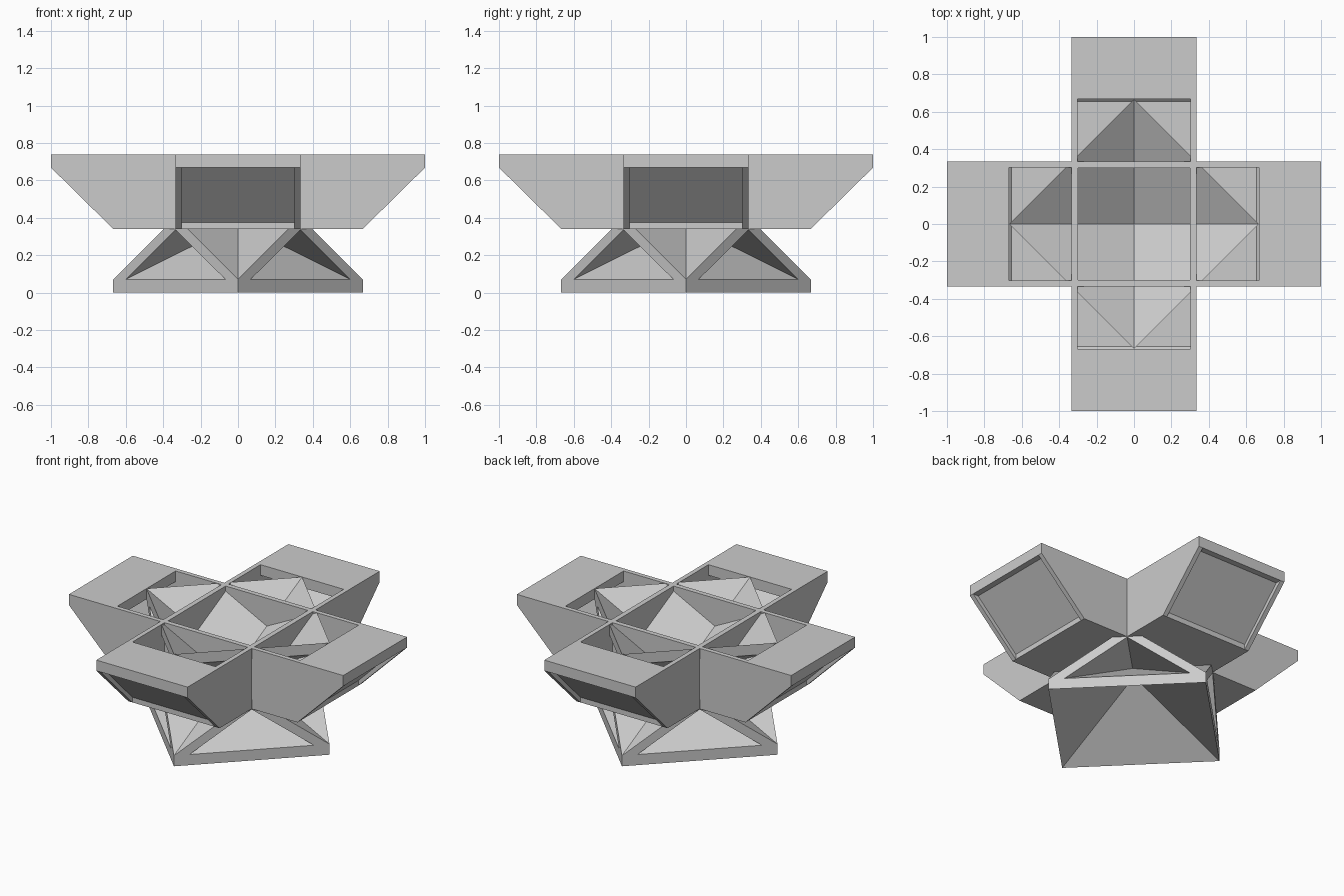
import bpy, bmesh
from math import pi
from mathutils import Vector

if "Cube" in bpy.data.objects:
    bpy.data.objects.remove(bpy.data.objects["Cube"])

W, H, T = 0.667, 0.738, 0.07      # diamond half diagonal, total height, rim height
M = H / 2                         # mid height
FLOOR, LEDGE = 0.34, H - T


def hull(name, pts, origin=None, grow=1.0):
    """Convex solid around points, optionally grown away from an origin."""
    bm = bmesh.new()
    o = Vector(origin) if origin else Vector()
    for p in pts:
        bm.verts.new(o + (Vector(p) - o) * grow)
    bmesh.ops.convex_hull(bm, input=bm.verts)
    bmesh.ops.dissolve_limit(bm, angle_limit=0.001, verts=bm.verts, edges=bm.edges)
    bmesh.ops.recalc_face_normals(bm, faces=bm.faces)
    me = bpy.data.meshes.new(name)
    bm.to_mesh(me)
    bm.free()
    ob = bpy.data.objects.new(name, me)
    bpy.context.collection.objects.link(ob)
    return ob


def prism(name, profile, half):
    """Extrude an x-z profile along y."""
    return hull(name, [(x, s * half, z) for x, z in profile for s in (-1, 1)])


def cut(ob, cutter):
    cutter.hide_render = True
    mod = ob.modifiers.new("cut", 'BOOLEAN')
    mod.operation, mod.solver, mod.object = 'DIFFERENCE', 'EXACT', cutter
    bpy.context.view_layer.objects.active = ob
    bpy.ops.object.modifier_apply(modifier=mod.name)
    bpy.data.objects.remove(cutter)


def diamond(z):
    return [(W, 0, z), (0, W, z), (-W, 0, z), (0, -W, z)]


# Core: diamond block with pyramid hollows above and below
core = hull("core", diamond(0) + diamond(H))
for rim, tip in ((0, M - 0.035), (H, M + 0.035)):
    apex = (0, 0, tip)
    cut(core, hull("hollow", diamond(rim) + [apex], apex, 1.2))

# Triangular pockets in the four sides, upper and lower
k = 0.336
for sx in (-1, 1):
    for sy in (-1, 1):
        for top in (False, True):
            pts = [(0.6, 0.067, T), (0.067, 0.6, T),
                   (W / 2, W / 2, k), (0.0675, 0.0675, k)]
            pts = [(sx * x, sy * y, H - z if top else z) for x, y, z in pts]
            cut(core, hull("pocket", pts, pts[3], 1.1))

# Notches in the four upright corners
d = M - T
for dx, dy in ((1, 0), (0, 1), (-1, 0), (0, -1)):
    def turn(a, b, z):
        return (a * dx - b * dy, a * dy + b * dx, z)
    apex = turn(W - 2 * d, 0, M)
    pts = [turn(W, 0, T), turn(W, 0, H - T), turn(W - d, d, M), turn(W - d, -d, M), apex]
    cut(core, hull("notch", pts, apex, 1.1))

# Arm: open-topped box with a slanted, recessed end
arm = prism("arm_1", [(0.3, FLOOR), (W, FLOOR), (1, LEDGE), (1, H), (0.3, H)], 0.333)
f = FLOOR + 0.034
e = W + LEDGE - f
cut(arm, prism("recess", [(W, f), (e, LEDGE), (1.1, LEDGE), (0.8, 0.2), (W, 0.2)], 0.303))
cut(arm, prism("inside", [(0.333, f), (W - 0.012, f), (e - 0.012, LEDGE), (0.333, LEDGE)], 0.303))
cut(arm, prism("opening", [(0.333, f + 0.05), (W, LEDGE - 0.05), (W, 0.9), (0.333, 0.9)], 0.303))

# Repeat the arm around the core
for i in range(1, 4):
    ob = bpy.data.objects.new(f"arm_{i + 1}", arm.data)
    ob.rotation_euler.z = i * pi / 2
    bpy.context.collection.objects.link(ob)
